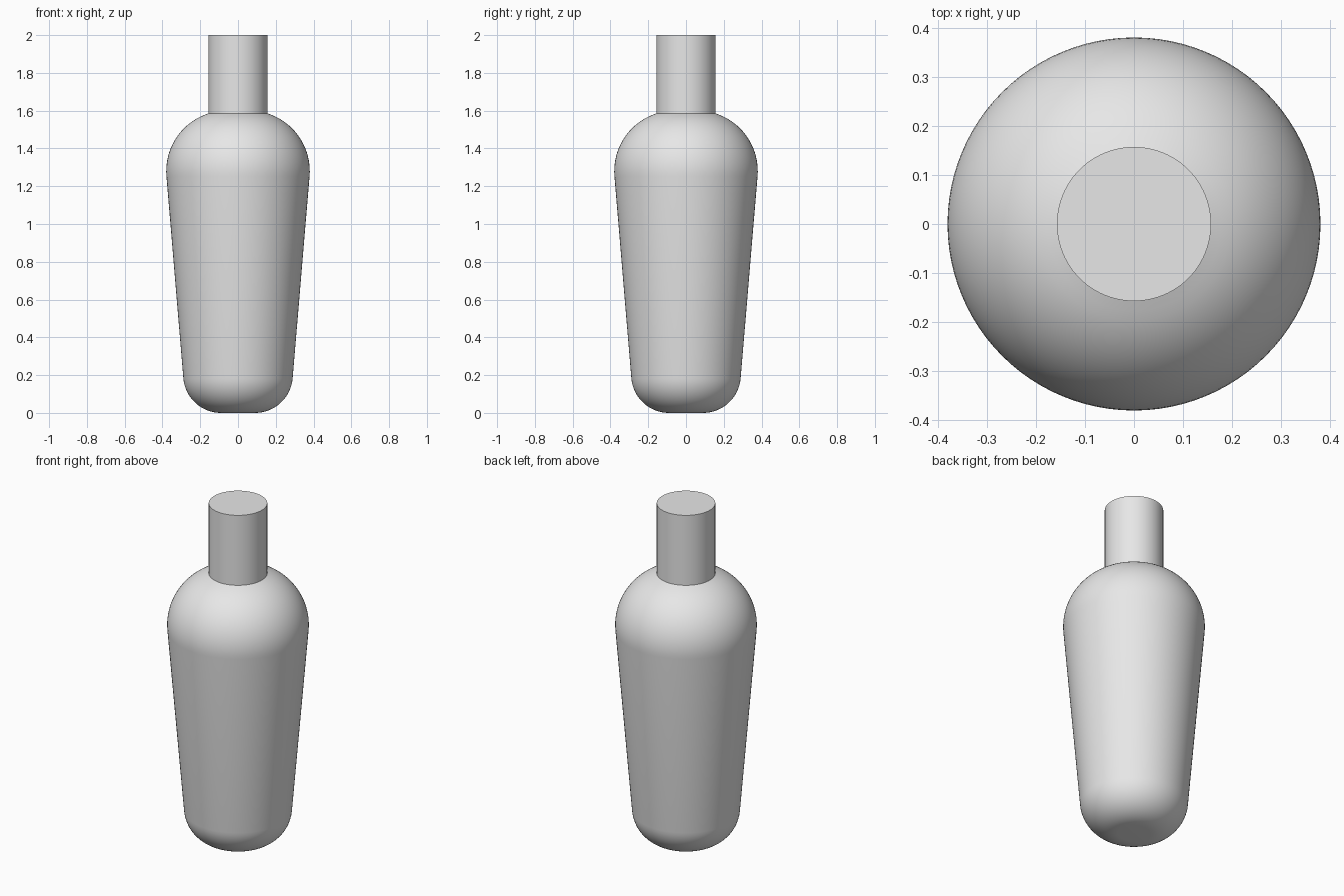
import bpy, bmesh
from math import cos, sin, radians, pi
from mathutils import Matrix

cube = bpy.data.objects.get("Cube")
if cube:
    bpy.data.objects.remove(cube)

# Single plain grey material
grey = bpy.data.materials.new("light_grey")
grey.use_nodes = True
grey.diffuse_color = (0.8, 0.8, 0.8, 1)
grey.node_tree.nodes["Principled BSDF"].inputs["Base Color"].default_value = (0.8, 0.8, 0.8, 1)


def arc(r, z, radius, start, end, steps):
    """Profile points on an arc centred at radius r and height z."""
    angles = [radians(start + (end - start) * i / steps) for i in range(steps + 1)]
    return [(r + radius * cos(a), z + radius * sin(a)) for a in angles]


def lathe(name, profile, segments=96):
    """Turn an (r, z) profile, from the bottom axis to the top axis, about z."""
    bm = bmesh.new()
    verts = [bm.verts.new((r, 0, z)) for r, z in profile]
    edges = [bm.edges.new(pair) for pair in zip(verts, verts[1:])]
    bmesh.ops.spin(bm, geom=verts + edges, cent=(0, 0, 0), axis=(0, 0, 1),
                   angle=2 * pi, steps=segments, use_merge=True)
    bmesh.ops.remove_doubles(bm, verts=bm.verts[:], dist=0.0001)
    bmesh.ops.recalc_face_normals(bm, faces=bm.faces[:])
    mesh = bpy.data.meshes.new(name)
    bm.to_mesh(mesh)
    bm.free()
    mesh.materials.append(grey)
    obj = bpy.data.objects.new(name, mesh)
    bpy.context.collection.objects.link(obj)
    bpy.ops.object.select_all(action="DESELECT")
    obj.select_set(True)
    bpy.context.view_layer.objects.active = obj
    bpy.ops.object.shade_smooth_by_angle(angle=radians(30))
    return obj


# Bottle: rounded base, tapered wall, domed shoulder, straight neck
neck_radius = 0.157
base = arc(0.09, 0.2, 0.2, -90, -5, 16)
shoulder = arc(0.06, 1.28, 0.32, -5, 72.4, 20)
neck = [(neck_radius, 1.586), (neck_radius, 2)]
lathe("bottle", [(0, 0)] + base + shoulder[:-1] + neck + [(0, 2)])
